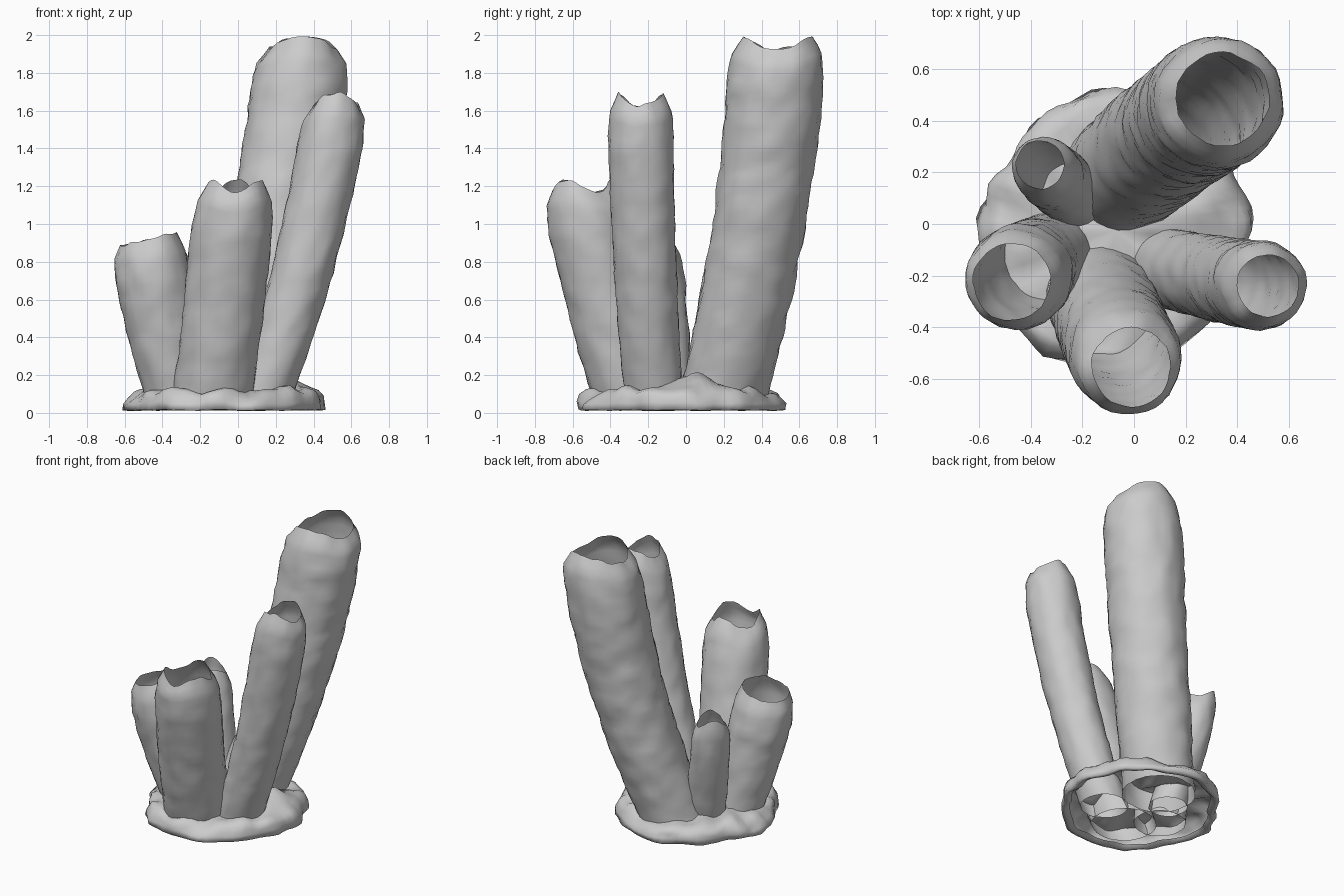
import bpy, bmesh, math
from mathutils import Vector, noise

if "Cube" in bpy.data.objects:
    bpy.data.objects.remove(bpy.data.objects["Cube"])

SEG = 36


def loft(name, rings, cap_point=None):
    """Skin a list of closed vertex rings into one smooth surface."""
    bm = bmesh.new()
    loops = [[bm.verts.new(p) for p in ring] for ring in rings]
    for a, b in zip(loops, loops[1:]):
        n = len(a)
        for i in range(n):
            bm.faces.new((a[i], a[(i + 1) % n], b[(i + 1) % n], b[i]))
    if cap_point is not None:
        tip, last = bm.verts.new(cap_point), loops[-1]
        for i in range(len(last)):
            bm.faces.new((last[i], last[(i + 1) % len(last)], tip))
    mesh = bpy.data.meshes.new(name)
    bm.to_mesh(mesh)
    bm.free()
    mesh.polygons.foreach_set("use_smooth", [True] * len(mesh.polygons))
    obj = bpy.data.objects.new(name, mesh)
    bpy.context.collection.objects.link(obj)
    return obj


def lerp_profile(profile, t):
    for (t0, r0), (t1, r1) in zip(profile, profile[1:]):
        if t <= t1:
            return r0 + (r1 - r0) * (t - t0) / (t1 - t0)
    return profile[-1][1]


def tube(name, base, mid, top, height, radii, waves, phase, seed):
    """Leaning hollow tube with lumpy wall, pinched mouth and scalloped rim."""
    r_base, r_max, r_mouth = radii
    profile = [(0, r_base), (1 - 0.24 / height, r_max),
               (1 - 0.09 / height, r_max * 0.93), (1, r_mouth)]
    rows = max(18, int(height * 24))
    rings = []
    for j in range(rows + 1):
        t = j / rows
        # quadratic path through the axis points
        cx, cy = ((1 - t) * (1 - 2 * t) * b + 4 * t * (1 - t) * m + t * (2 * t - 1) * e
                  for b, m, e in zip(base, mid, top))
        ring = []
        for i in range(SEG):
            a = 2 * math.pi * i / SEG
            c, s = math.cos(a), math.sin(a)
            z = 0.03 + (height - 0.03) * t
            p = Vector((c * 1.8 + seed * 7, s * 1.8, z * 8))
            bump = 0.04 * noise.noise(p) + 0.035 * noise.noise(p * 2.1)
            r = lerp_profile(profile, t) * (1 + bump)
            rim = 0.034 * math.sin(waves * a + phase) + 0.02 * noise.noise(Vector((c * 2, s * 2, seed)))
            z += rim * t ** 6
            ring.append((cx + r * c, cy + r * s, z))
        rings.append(ring)
    return loft(name, rings)


# Five sponge tubes: base, middle and top axis points, height, radii, rim waves
PI = math.pi
tube("tall_back_tube", (-0.06, 0.18), (0.2, 0.385), (0.345, 0.485), 1.96, (0.235, 0.257, 0.18), 2, -PI / 2, 1)
tube("right_tube", (0.11, -0.165), (0.365, -0.22), (0.52, -0.24), 1.66, (0.155, 0.175, 0.12), 2, -PI / 2, 2)
tube("front_tube", (-0.14, -0.27), (-0.07, -0.43), (-0.01, -0.555), 1.2, (0.21, 0.218, 0.152), 3, PI, 3)
tube("left_tube", (-0.31, -0.11), (-0.41, -0.18), (-0.475, -0.225), 0.92, (0.165, 0.202, 0.15), 1, PI / 2, 4)
tube("small_back_tube", (-0.21, 0.09), (-0.3, 0.17), (-0.365, 0.23), 0.84, (0.125, 0.13, 0.093), 2, PI, 5)

# Encrusting base: lumpy irregular shell, hollow underneath
OUTLINE = [0.54, 0.52, 0.52, 0.55, 0.53, 0.50, 0.53, 0.51, 0.56, 0.54, 0.52, 0.50]
rings = []
for f, z in [(0.9, 0.03), (0.95, 0.012), (1.0, 0.015), (1.0, 0.05), (0.97, 0.08), (0.93, 0.105),
             (0.86, 0.12), (0.76, 0.125), (0.62, 0.13), (0.45, 0.14), (0.25, 0.15)]:
    ring = []
    for i in range(72):
        a = 2 * math.pi * i / 72
        c, s = math.cos(a), math.sin(a)
        k, w = divmod(i / 6, 1)
        r = OUTLINE[int(k)] * (1 - w) + OUTLINE[(int(k) + 1) % 12] * w
        r = f * (r + 0.04 * noise.noise(Vector((c * 4, s * 4, z * 14 + 2))))
        x, y = -0.07 + r * c, -0.025 + r * s
        dz = 0.05 * noise.noise(Vector((x * 8, y * 8, 3)))
        # mound between the right and tall tubes
        dz += 0.08 * math.exp(-((x - 0.22) ** 2 + (y - 0.04) ** 2) / 0.018)
        ring.append((x, y, max(0.0, z + dz * min(1, z * 7))))
    rings.append(ring)
loft("encrusted_base", rings, (-0.07, -0.025, 0.16))
